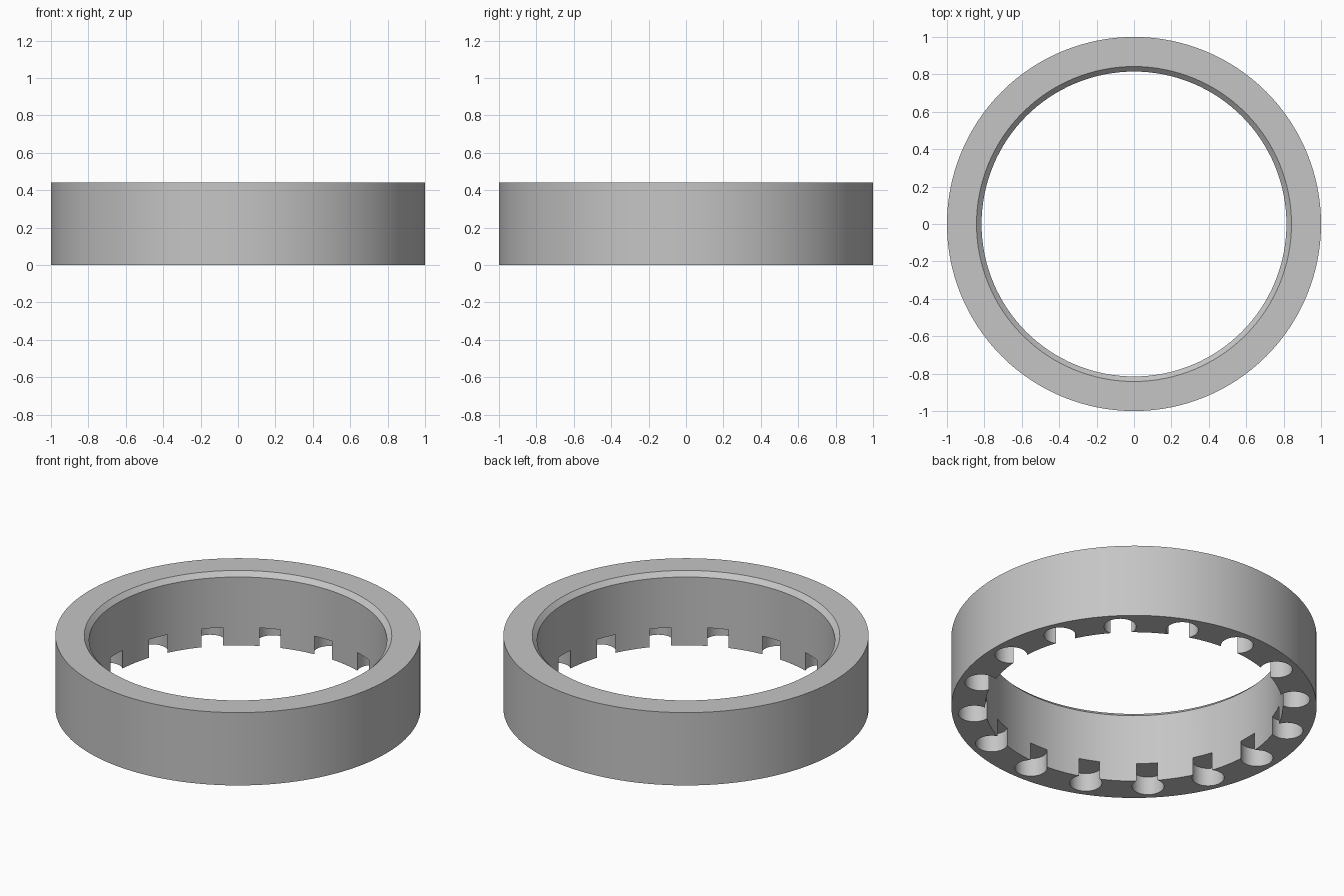
import bpy, bmesh
from math import cos, sin, tau, radians
from mathutils import Matrix

cube = bpy.data.objects.get("Cube")
if cube:
    bpy.data.objects.remove(cube, do_unlink=True)

HEIGHT, OUTER, INNER, CHAMFER = 0.44, 1.0, 0.815, 0.027
POCKETS, POCKET_RING, POCKET_RADIUS, POCKET_DEPTH = 16, 0.878, 0.088, 0.11

grey = bpy.data.materials.new("plain grey")
grey.use_nodes = True
colour = (0.56, 0.56, 0.56, 1)
grey.diffuse_color = colour
grey.node_tree.nodes["Principled BSDF"].inputs["Base Color"].default_value = colour


def finish(name, bm):
    bmesh.ops.recalc_face_normals(bm, faces=bm.faces)
    mesh = bpy.data.meshes.new(name)
    bm.to_mesh(mesh)
    bm.free()
    mesh.materials.append(grey)
    obj = bpy.data.objects.new(name, mesh)
    bpy.context.collection.objects.link(obj)
    return obj


# Ring: a rectangular section, chamfered at the inner top edge, turned about z
profile = [(INNER, 0), (OUTER, 0), (OUTER, HEIGHT),
           (INNER + CHAMFER, HEIGHT), (INNER, HEIGHT - CHAMFER)]
bm = bmesh.new()
section = [bm.verts.new((r, 0, z)) for r, z in profile]
edges = [bm.edges.new((a, b)) for a, b in zip(section, section[1:] + section[:1])]
bmesh.ops.spin(bm, geom=section + edges, cent=(0, 0, 0), axis=(0, 0, 1),
               angle=tau, steps=128, use_merge=True)
bmesh.ops.remove_doubles(bm, verts=bm.verts, dist=0.0001)
ring = finish("ring", bm)

# Round pockets in the underside, breaking through the inner wall
bm = bmesh.new()
for i in range(POCKETS):
    a = tau * i / POCKETS
    place = Matrix.Translation((POCKET_RING * cos(a), POCKET_RING * sin(a), 0))
    bmesh.ops.create_cone(bm, cap_ends=True, segments=40, radius1=POCKET_RADIUS,
                          radius2=POCKET_RADIUS, depth=2 * POCKET_DEPTH, matrix=place)
cutter = finish("pocket_cutter", bm)
cutter.hide_render = True

cut = ring.modifiers.new("pockets", 'BOOLEAN')
cut.operation = 'DIFFERENCE'
cut.solver = 'EXACT'
cut.object = cutter

# Apply the cut, then smooth the round walls and keep the rims sharp
bpy.ops.object.select_all(action='DESELECT')
ring.select_set(True)
bpy.context.view_layer.objects.active = ring
bpy.ops.object.modifier_apply(modifier=cut.name)
bpy.data.objects.remove(cutter, do_unlink=True)
bpy.ops.object.shade_smooth_by_angle(angle=radians(30))
